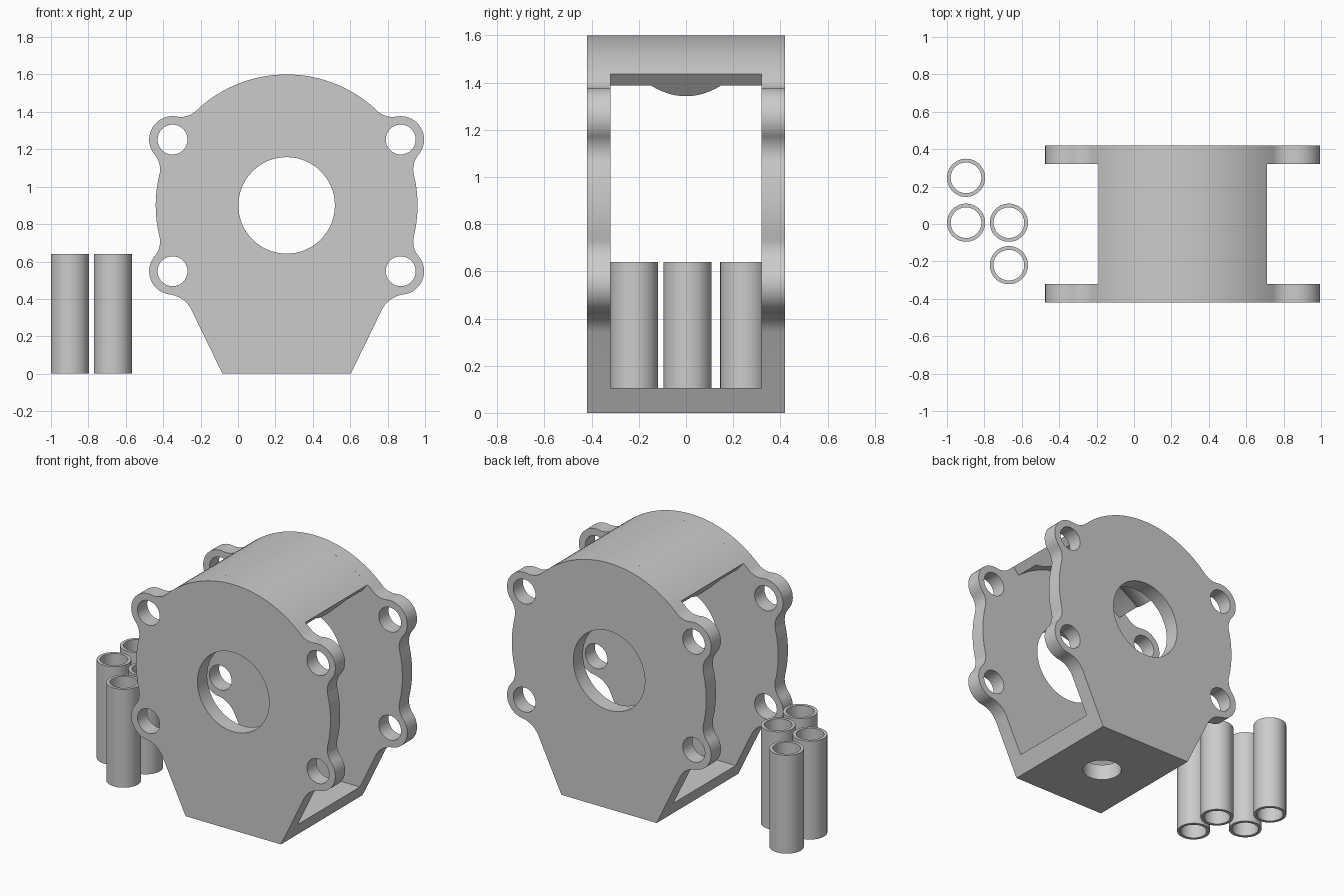
import bpy, bmesh, math
from mathutils import Vector

if "Cube" in bpy.data.objects:
    bpy.data.objects.remove(bpy.data.objects["Cube"])

CX, CZ = 0.26, 0.90        # housing axis
R, EAR, FIL = 0.70, 0.125, 0.12
EX, EZ = 0.61, 0.352       # ear offset from the axis
GAP, OUT = 0.32, 0.42      # inner and outer plate faces

grey = bpy.data.materials.new("grey")
grey.diffuse_color = (0.6, 0.6, 0.6, 1)
grey.use_nodes = True
grey.node_tree.nodes["Principled BSDF"].inputs["Base Color"].default_value = grey.diffuse_color


def finish(ob, angle=30):
    bm = bmesh.new()
    bm.from_mesh(ob.data)
    bmesh.ops.remove_doubles(bm, verts=bm.verts, dist=1e-5)
    bmesh.ops.recalc_face_normals(bm, faces=bm.faces)
    bm.to_mesh(ob.data)
    bm.free()
    ob.data.materials.clear()
    ob.data.materials.append(grey)
    bpy.ops.object.select_all(action='DESELECT')
    ob.select_set(True)
    bpy.context.view_layer.objects.active = ob
    bpy.ops.object.shade_smooth_by_angle(angle=math.radians(angle))
    return ob


def extruded(name, loops, half, loc, upright=False):
    """Flat outline with holes, extruded both ways."""
    cu = bpy.data.curves.new(name, 'CURVE')
    cu.dimensions, cu.fill_mode, cu.extrude = '2D', 'BOTH', half
    for pts in loops:
        sp = cu.splines.new('POLY')
        sp.points.add(len(pts) - 1)
        for p, q in zip(sp.points, pts):
            p.co = (q[0], q[1], 0, 1)
        sp.use_cyclic_u = True
    tmp = bpy.data.objects.new(name + "_outline", cu)
    bpy.context.collection.objects.link(tmp)
    dg = bpy.context.evaluated_depsgraph_get()
    me = bpy.data.meshes.new_from_object(tmp.evaluated_get(dg))
    bpy.data.objects.remove(tmp)
    ob = bpy.data.objects.new(name, me)
    bpy.context.collection.objects.link(ob)
    ob.location = loc
    if upright:
        ob.rotation_euler.x = math.pi / 2
    return finish(ob)


def circle(x, y, r, n=48):
    return [(x + r * math.cos(2 * math.pi * i / n),
             y + r * math.sin(2 * math.pi * i / n)) for i in range(n)]


def arc(c, r, p, q, ccw=True, n=12):
    """Arc about c from the direction of p to the direction of q."""
    a = math.atan2(p[1] - c[1], p[0] - c[0])
    b = math.atan2(q[1] - c[1], q[0] - c[0])
    d = (b - a) % (2 * math.pi)
    if not ccw:
        d -= 2 * math.pi
    return [(c[0] + r * math.cos(a + d * i / n),
             c[1] + r * math.sin(a + d * i / n)) for i in range(n + 1)]


# Plate outline: right half from the foot to the crown, then mirrored
C, lo, hi = Vector((0, CZ)), Vector((EX, CZ - EZ)), Vector((EX, CZ + EZ))
D, s, t = math.hypot(EX, EZ), R + FIL, EAR + FIL
alpha = math.acos((D * D + s * s - t * t) / (2 * D * s))
ear_a = math.atan2(EZ, EX)
f1, f2, f3 = [C + s * Vector((math.cos(a), math.sin(a)))
              for a in (alpha - ear_a, ear_a - alpha, ear_a + alpha)]
foot, d = Vector((0.343, 0)), Vector((0.437, 0.9)).normalized()
nrm, f0r = Vector((d.y, -d.x)), 0.15
base = foot + f0r * nrm
along = (lo - base).dot(d)
off = (lo - base).dot(nrm)
f0 = base + d * (along - math.sqrt((EAR + f0r) ** 2 - off ** 2))
half = [tuple(foot)]
half += arc(f0, f0r, f0 - nrm, lo, False)
half += arc(lo, EAR, f0, f1, n=24)
half += arc(f1, FIL, lo, C, False)
half += arc(C, R, f1, f2)
half += arc(f2, FIL, C, hi, False)
half += arc(hi, EAR, f2, f3, n=24)
half += arc(f3, FIL, hi, C, False)
half += arc(C, R, f3, (0, 2), n=20)
clean = [half[0]]
for p in half[1:]:
    if math.dist(p, clean[-1]) > 1e-4:
        clean.append(p)
outline = clean + [(-x, z) for x, z in reversed(clean[:-1])]
holes = [circle(0, CZ, 0.258, 64)]
holes += [circle(sx * EX, CZ + sz * EZ, 0.08, 32) for sx in (-1, 1) for sz in (-1, 1)]
for name, y in (("front_plate", -1), ("back_plate", 1)):
    extruded(name, [outline] + holes, (OUT - GAP) / 2,
             (CX, y * (OUT + GAP) / 2, 0), True)

# Floor with a mounting hole; its ends lean out with the plate edges
H = 0.105
floor = extruded("floor", [[(-.343, -GAP), (.343, -GAP), (.343, GAP), (-.343, GAP)],
                           circle(0, 0, 0.12, 40)], H / 2, (CX, 0, H / 2))
for v in floor.data.vertices:
    if abs(v.co.x) > 0.3 and v.co.z > 0:
        v.co.x += math.copysign(H * d.x / d.y, v.co.x)

# Curved roof with a rounded rib underneath, swept about the housing axis
section = [(-GAP, R), (GAP, R), (GAP, 0.637)]
for i in range(13):
    y = 0.15 - 0.3 * i / 12
    section.append((y, 0.637 - 0.06 * (1 - (y / 0.15) ** 2)))
section.append((-GAP, 0.637))
bm = bmesh.new()
rings, N, span = [], 32, math.radians(40)
for i in range(N + 1):
    a = -span + 2 * span * i / N
    rings.append([bm.verts.new((r * math.sin(a), y, r * math.cos(a))) for y, r in section])
for a, b in zip(rings, rings[1:]):
    for i in range(len(section)):
        j = (i + 1) % len(section)
        bm.faces.new((a[i], a[j], b[j], b[i]))
bm.faces.new(rings[0])
bm.faces.new(rings[-1])
me = bpy.data.meshes.new("roof")
bm.to_mesh(me)
bm.free()
roof = bpy.data.objects.new("roof", me)
bpy.context.collection.objects.link(roof)
roof.location = (CX, 0, CZ)
finish(roof, 20)

# Loose spacer tubes
for i, (x, y) in enumerate([(-.898, .247), (-.898, .007), (-.669, .007), (-.669, -.22)]):
    extruded(f"spacer_{i + 1}", [circle(0, 0, 0.102), circle(0, 0, 0.082)],
             GAP, (x, y, GAP))
